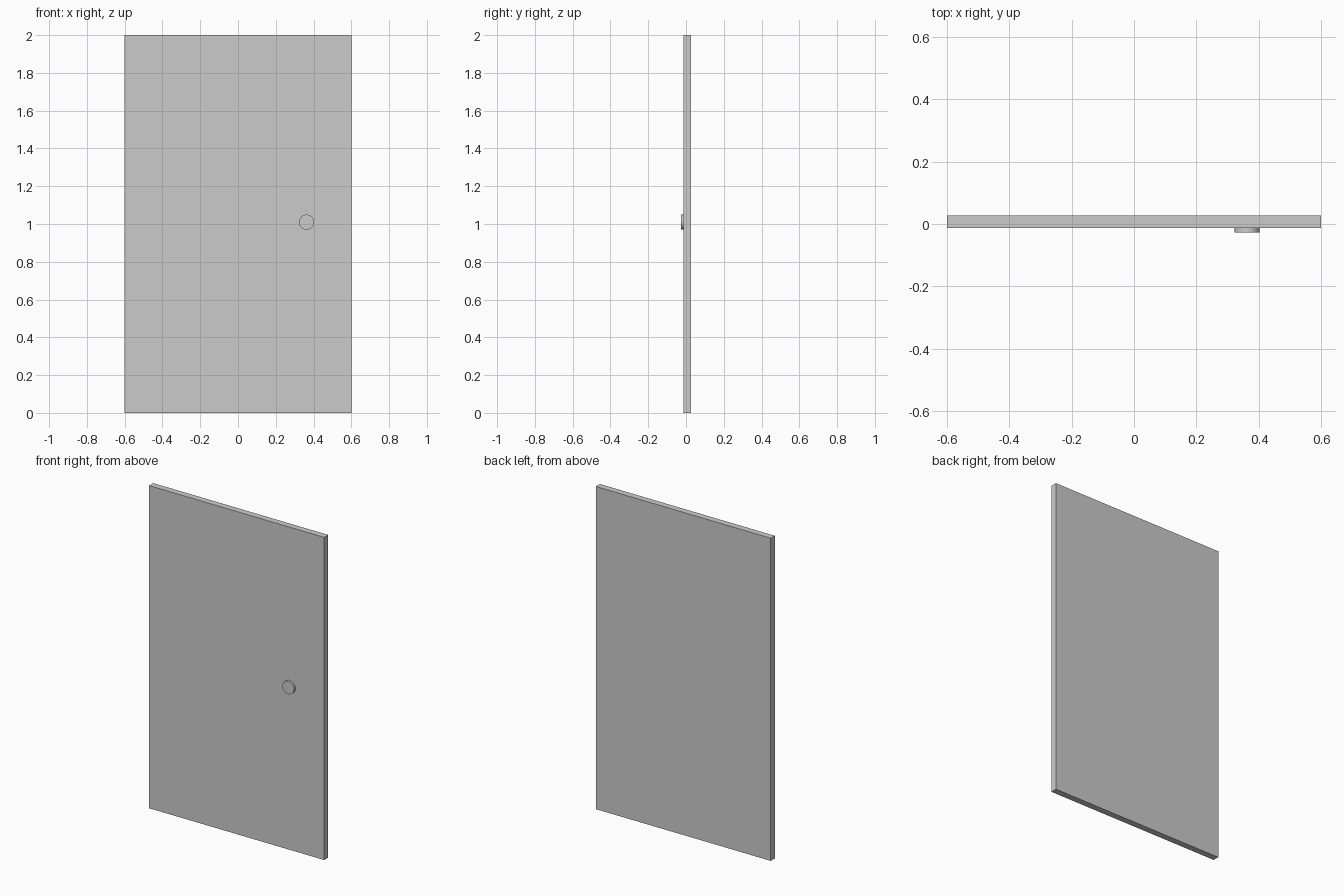
import bpy
import math

if "Cube" in bpy.data.objects:
    bpy.data.objects.remove(bpy.data.objects["Cube"])

# Door slab
bpy.ops.mesh.primitive_cube_add(size=1, location=(0, 0.007, 1))
door = bpy.context.object
door.name = "door_panel"
door.scale = (1.2, 0.04, 2.0)
bpy.ops.object.transform_apply(location=False, rotation=False, scale=True)

# Round flat knob, its back slightly sunk into the front face
FRONT, BACK = -0.027, -0.011
bpy.ops.mesh.primitive_cylinder_add(
    vertices=32, radius=0.04, depth=BACK - FRONT,
    location=(0.363, (FRONT + BACK) / 2, 1.01), rotation=(math.pi / 2, 0, 0))
knob = bpy.context.object
knob.name = "door_knob"
bpy.ops.object.shade_smooth_by_angle(angle=math.radians(30))
